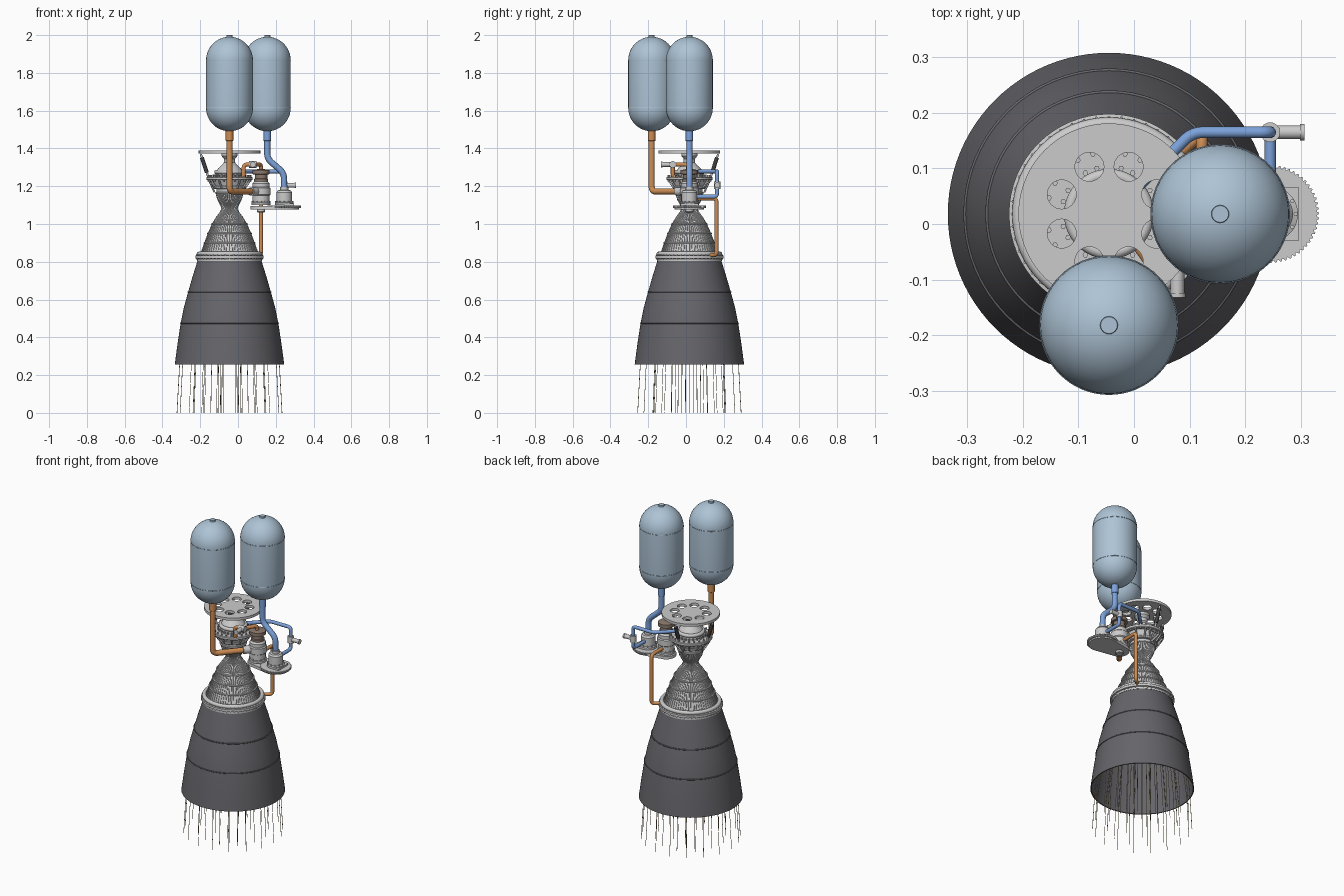
import bpy, bmesh, math
from mathutils import Vector, Matrix

if "Cube" in bpy.data.objects:
    bpy.data.objects.remove(bpy.data.objects["Cube"])

CX, CY = -0.045, 0.018          # engine axis
PX, PY = 0.122, 0.018           # fuel pump axis
QX = 0.245                      # oxidiser pump axis (same y)


def mat(name, rgb):
    m = bpy.data.materials.new(name)
    m.diffuse_color = (*rgb, 1)
    m.use_nodes = True
    m.node_tree.nodes["Principled BSDF"].inputs["Base Color"].default_value = m.diffuse_color
    return m


DARK = mat("dark_alloy", (0.13, 0.13, 0.145))
TANK = mat("pale_blue", (0.42, 0.55, 0.67))
ORANGE = mat("orange", (0.62, 0.27, 0.09))
BLUE = mat("blue", (0.2, 0.36, 0.7))
BLACK = mat("black", (0.05, 0.05, 0.055))
BROWN = mat("brown_metal", (0.27, 0.2, 0.16))
FLOW = mat("flow_line", (0.42, 0.34, 0.18))


def add(name, data, m=None):
    ob = bpy.data.objects.new(name, data)
    bpy.context.collection.objects.link(ob)
    if m:
        data.materials.append(m)
    return ob


def finish(name, bm, m=None):
    bmesh.ops.recalc_face_normals(bm, faces=bm.faces)
    me = bpy.data.meshes.new(name)
    bm.to_mesh(me)
    bm.free()
    me.shade_smooth()
    me.set_sharp_from_angle(angle=math.radians(32))
    return add(name, me, m)


def lathe(name, prof, c=(CX, CY), m=None, n=64, closed=False):
    """Revolve (radius, z) points about a vertical axis; ends on r=0 are merged."""
    bm = bmesh.new()
    vs = [bm.verts.new((r, 0, z)) for r, z in prof]
    pairs = list(zip(vs, vs[1:])) + ([(vs[-1], vs[0])] if closed else [])
    es = [bm.edges.new(p) for p in pairs]
    bmesh.ops.spin(bm, geom=vs + es, cent=(0, 0, 0), axis=(0, 0, 1), angle=math.tau, steps=n)
    bmesh.ops.remove_doubles(bm, verts=bm.verts, dist=1e-5)
    bmesh.ops.translate(bm, vec=(*c, 0), verts=bm.verts)
    return finish(name, bm, m)


def disc(name, r, z0, z1, c=(CX, CY), m=None, n=48, b=0.003):
    return lathe(name, [(0, z0), (r - b, z0), (r, z0 + b), (r, z1 - b), (r - b, z1), (0, z1)], c, m, n)


def ring(name, R, r, z, c=(CX, CY), m=None):
    return lathe(name, [(R + r * math.cos(a * math.tau / 12), z + r * math.sin(a * math.tau / 12))
                        for a in range(12)], c, m, 64, True)


def tubes(name, paths, r, m=None, res=3):
    cu = bpy.data.curves.new(name, 'CURVE')
    cu.dimensions, cu.bevel_depth, cu.bevel_resolution, cu.use_fill_caps = '3D', r, res, True
    for pts in paths:
        sp = cu.splines.new('POLY')
        sp.points.add(len(pts) - 1)
        for p, q in zip(sp.points, pts):
            p.co = (*q, 1)
    return add(name, cu, m)


def pipe(name, pts, r, m, fillet=0.03):
    """Tube along points with rounded corners."""
    P = [Vector(p) for p in pts]
    out = [P[0]]
    for a, b, c in zip(P, P[1:], P[2:]):
        f = min(fillet, (a - b).length * .48, (c - b).length * .48)
        s, e = b + (a - b).normalized() * f, b + (c - b).normalized() * f
        out += [s * (1 - t) ** 2 + b * 2 * t * (1 - t) + e * t * t for t in [i / 7 for i in range(8)]]
    return tubes(name, [out + [P[-1]]], r, m, 5)


def polar(r, a, z, c=(CX, CY)):
    return (c[0] + r * math.cos(a), c[1] + r * math.sin(a), z)


def bolts(name, R, n, r, z0, z1, c=(CX, CY)):
    return tubes(name, [[polar(R, i * math.tau / n, z, c) for z in (z0, z1)] for i in range(n)], r, None, 1)


def flat_shape(name, loops, z, half, m=None):
    """Extruded flat plate; inner loops become holes."""
    cu = bpy.data.curves.new(name, 'CURVE')
    cu.dimensions, cu.fill_mode, cu.extrude = '2D', 'BOTH', half
    for pts in loops:
        sp = cu.splines.new('POLY')
        sp.points.add(len(pts) - 1)
        for p, q in zip(sp.points, pts):
            p.co = (q[0], q[1], 0, 1)
        sp.use_cyclic_u, sp.use_smooth = True, False
    ob = add(name, cu, m)
    ob.location.z = z
    return ob


def circle(c, r, n):
    return [polar(r, i * math.tau / n, 0, c) for i in range(n)]


# Nozzle extension: thin dark shell with seam bands
NOZ = [(.29, .255), (.276, .36), (.2585, .475), (.241, .56), (.219, .64), (.196, .72), (.168, .81)]
lathe("nozzle_extension", NOZ + [(r - .006, z) for r, z in NOZ[::-1]], m=DARK, n=96, closed=True)
for i, (r, z) in enumerate([(.2585, .475), (.219, .64)]):
    ring(f"nozzle_seam_{i}", r, .0035, z, m=DARK)

# Joint flanges and coolant manifold
lathe("joint_flange", [(.15, .803), (.172, .803), (.172, .816), (.18, .818), (.18, .832),
                       (.168, .834), (.168, .842), (.15, .842)], closed=True)
ring("coolant_manifold", .162, .012, .842)
bolts("flange_bolts", .174, 48, .003, .812, .838)

# Cooled bell, throat and combustion chamber
BELL = [(.152, .84), (.131, .9), (.112, .95), (.09, 1.0), (.066, 1.04), (.048, 1.063),
        (.04, 1.083), (.046, 1.1), (.062, 1.13), (.07, 1.16), (.07, 1.23)]
lathe("cooled_bell", BELL + [(r - .005, z) for r, z in BELL[::-1]], closed=True)
tubes("bell_cooling_tubes", [[polar(r + .001, i * math.tau / 60, z) for r, z in BELL[:-1]]
                             for i in range(60)], .0025, None, 1)
for i, (r, z) in enumerate([(.131, .9), (.112, .95), (.09, 1.0), (.07, 1.165)]):
    ring(f"bell_band_{i}", r + .003, .004, z)
disc("chamber_flange", .085, 1.185, 1.2)

# Injector head and dome
disc("injector_flange", .122, 1.232, 1.25)
bolts("injector_bolts", .112, 24, .005, 1.225, 1.26)
bolts("inner_bolts", .085, 24, .005, 1.25, 1.262)
lathe("injector_cone", [(.07, 1.2), (.082, 1.2), (.095, 1.232), (.07, 1.232)], closed=True)
tubes("injector_struts", [[polar(.082, i * math.tau / 12, 1.19), polar(.115, i * math.tau / 12, 1.237)]
                          for i in range(12)], .005)
lathe("injector_dome", [(0, 1.25), (.074, 1.25), (.074, 1.27), (.06, 1.295), (.04, 1.312), (.03, 1.325),
                        (.03, 1.345), (.042, 1.36), (.042, 1.376), (0, 1.376)])
ring("dome_manifold", .07, .011, 1.275)

# Thrust plate with eight holes
flat_shape("thrust_plate", [circle((CX, CY), .163, 80)] +
           [circle(polar(.092, math.radians(22.5 + 45 * i), 0)[:2], .026, 32) for i in range(8)], 1.382, .008)

# Two steering actuators
for nm, a in (("left", math.pi), ("back", math.pi / 2)):
    top, low = Vector(polar(.152, a, 1.37)), Vector(polar(.105, a, 1.225))
    tubes(nm + "_actuator_body", [[top.lerp(low, .12), top.lerp(low, .68)]], .011, BLACK)
    tubes(nm + "_actuator_rod", [[top, low]], .006)
    side = Vector((-math.sin(a), math.cos(a), 0)) * .035
    tubes(nm + "_actuator_brace", [[low + side * s, Vector(polar(.08, a, 1.17))] for s in (-1, 1)]
          + [[low - side, low + side]], .005)

# Propellant tanks with end domes and nubs
for nm, c in (("fuel", (CX, -.182)), ("oxidiser", (.155, CY))):
    R = .124
    arc = [(R * math.sin(t), R * math.cos(t)) for t in [i * math.pi / 24 for i in range(13)]]
    lathe(nm + "_tank", [(r, 1.615 - h) for r, h in arc] + [(r, 1.867 + h) for r, h in arc[::-1]], c, TANK)
    disc(nm + "_tank_cap", .016, 1.98, 2.0, c, TANK, 24, .001)
    for z in (1.615, 1.867):
        ring(nm + "_tank_seam", R, .0015, z, c, TANK)
    disc(nm + "_tank_outlet", .02, 1.44, 1.496, c, ORANGE if nm == "fuel" else BLUE, 24, .001)

# Fuel lines (orange)
pipe("fuel_feed", [(CX, -.182, 1.48), (CX, -.182, 1.172), (.092, -.022, 1.172)], .0165, ORANGE)
pipe("fuel_injector_line", [(PX, .012, 1.26), (PX, .012, 1.315), (.078, -.07, 1.315), (.03, -.07, 1.315),
                            (.03, -.07, 1.245), (0, -.03, 1.245)], .011, ORANGE, .02)
pipe("coolant_line", [(PX, .04, 1.135), (PX, .162, 1.135), (PX, .162, .835), (.075, .122, .835)], .0105, ORANGE, .02)

# Oxidiser lines (blue)
pipe("oxidiser_feed", [(.155, CY, 1.48), (.155, CY, 1.345), (.243, CY, 1.27), (QX, CY, 1.17)], .0165, BLUE)
pipe("oxidiser_injector_line", [(QX, CY, 1.145), (QX, .165, 1.145), (QX, .165, 1.278), (.105, .165, 1.278),
                                (.01, .07, 1.278)], .0105, BLUE, .02)

# Valves: body on the line plus a sideways actuator with end cap
for nm, p, d in (("fuel", (.078, -.07, 1.315), (0, -1, 0)), ("oxidiser", (QX, .165, 1.205), (1, 0, 0))):
    p, d = Vector(p), Vector(d)
    along = Vector((1, 0, 0)) if nm == "fuel" else Vector((0, 0, 1))
    tubes(nm + "_valve_body", [[p - along * .02, p + along * .02]], .018, None, 5)
    tubes(nm + "_valve_actuator", [[p, p + d * .06]], .0125, None, 5)
    tubes(nm + "_valve_cap", [[p + d * .054, p + d * .062]], .015, None, 5)

# Fuel pump
lathe("fuel_pump", [(0, 1.1), (.05, 1.1), (.05, 1.112), (.045, 1.116), (.045, 1.15), (.051, 1.155), (.051, 1.19),
                    (.045, 1.195), (.045, 1.215), (.034, 1.228), (0, 1.228)], (PX, PY), n=48)
lathe("fuel_pump_motor", [(0, 1.226), (.038, 1.226), (.038, 1.238), (.033, 1.241), (.033, 1.262), (.046, 1.264),
                          (.046, 1.285), (.02, 1.29), (0, 1.29)], (PX, PY), BROWN, 48)
a, b = Vector((.068, -.05, 1.172)), Vector((.11, .004, 1.172))
tubes("fuel_pump_inlet", [[a, b]], .023, None, 5)
bolts("fuel_pump_bolts", .046, 12, .004, 1.1, 1.122, (PX, PY))

# Oxidiser pump
lathe("oxidiser_pump", [(0, 1.1), (.05, 1.1), (.05, 1.112), (.041, 1.116), (.041, 1.168), (.034, 1.178),
                        (.022, 1.18), (.022, 1.195), (0, 1.195)], (QX, CY), n=48)
bolts("oxidiser_pump_bolts", .046, 12, .004, 1.1, 1.122, (QX, CY))

# Gearbox: toothed wheel, tapered casing and shaft housing
teeth = [polar(.088 if i % 4 < 2 else .084, i * math.tau / 240, 0, (QX, CY)) for i in range(240)]
flat_shape("toothed_wheel", [teeth], 1.092, .006)
case = [polar(.078, math.radians(-95 + i * 190 / 24), 0, (QX, CY)) for i in range(25)] + \
       [polar(.056, math.radians(95 + i * 170 / 24), 0, (PX, PY)) for i in range(25)]
flat_shape("gearbox_casing", [case], 1.087, .009)
bm = bmesh.new()
bmesh.ops.create_cube(bm, size=1, matrix=Matrix.Translation((.272, CY, 1.102)) @ Matrix.Diagonal((.05, .095, .012, 1)))
finish("gearbox_cover", bm)
disc("drive_shaft_cap", .022, 1.062, 1.08, (PX, PY))

# Exhaust flow lines following the nozzle contour down to the ground
WALL = BELL[::-1] + NOZ[::-1] + [(.305, 0)]
for k, (f, n) in enumerate([(.93, 18), (.66, 12), (.34, 6)]):
    WALLS = [(r, z) for r, z in sorted(WALL, key=lambda q: -q[1]) if z <= 1.16]
    tubes(f"flow_lines_{k}", [[polar((r - .006) * f, (i + k * .4) * math.tau / n, z)
                               for r, z in WALLS] for i in range(n)], .0016, FLOW, 0)
